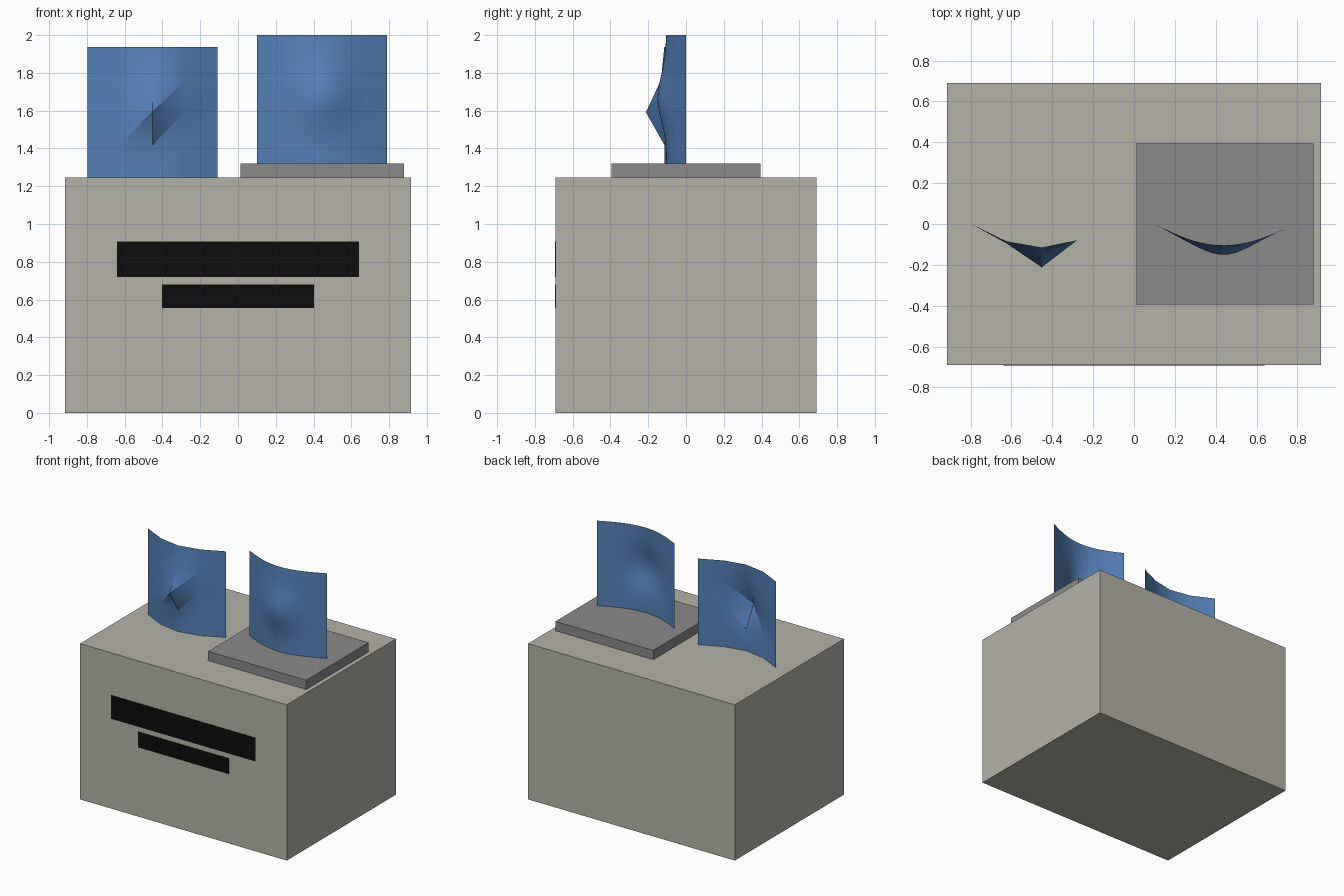
import bpy
import math

cube = bpy.data.objects.get("Cube")
if cube:
    bpy.data.objects.remove(cube, do_unlink=True)


def material(name, r, g, b):
    m = bpy.data.materials.new(name)
    m.use_nodes = True
    m.diffuse_color = (r, g, b, 1)
    m.node_tree.nodes["Principled BSDF"].inputs["Base Color"].default_value = (r, g, b, 1)
    return m


stone = material("warm grey", 0.45, 0.45, 0.40)
grey = material("mid grey", 0.254, 0.254, 0.254)
black = material("black", 0.004, 0.004, 0.004)
blue = material("blue", 0.09, 0.22, 0.48)


def box(name, mat, x, y, z):
    """Box spanning the given (low, high) ranges."""
    spans = (x, y, z)
    bpy.ops.mesh.primitive_cube_add(size=1, location=[(a + b) / 2 for a, b in spans])
    ob = bpy.context.object
    ob.name = name
    ob.scale = [b - a for a, b in spans]
    bpy.ops.object.transform_apply(location=False, rotation=False, scale=True)
    ob.data.materials.append(mat)
    return ob


def sheet(name, x, z, triangles):
    """Curved upright sheet on a 4 x 4 grid with one point pulled forward."""
    n, step = 4, 0.1723
    depth = (0, -0.085, -0.115, -0.08, 0)
    nudges = {(2, 2): -0.097, (2, 3): -0.017, (1, 1): -0.01, (1, 2): -0.01}
    verts = [(x + (i - 2) * step, depth[i] + nudges.get((i, j), 0), z + j * step)
             for j in range(n + 1) for i in range(n + 1)]
    faces = []
    for j in range(n):
        for i in range(n):
            a = j * (n + 1) + i
            b, c, d = a + 1, a + n + 2, a + n + 1
            faces += [(a, b, c), (a, c, d)] if triangles else [(a, b, c, d)]
    me = bpy.data.meshes.new(name)
    me.from_pydata(verts, [], faces)
    ob = bpy.data.objects.new(name, me)
    bpy.context.collection.objects.link(ob)
    me.materials.append(blue)
    bpy.ops.object.select_all(action='DESELECT')
    ob.select_set(True)
    bpy.context.view_layer.objects.active = ob
    if triangles:
        bpy.ops.object.shade_smooth_by_angle(angle=math.radians(30))
    else:
        bpy.ops.object.shade_smooth()
        sub = ob.modifiers.new("smooth", 'SUBSURF')
        sub.levels = sub.render_levels = 3
        sub.boundary_smooth = 'PRESERVE_CORNERS'
    return ob


# Pedestal and raised plinth
box("pedestal", stone, (-0.915, 0.915), (-0.69, 0.69), (0, 1.246))
box("plinth", grey, (0.013, 0.88), (-0.395, 0.395), (1.246, 1.32))

# Dark plates on the front
box("upper_front_plate", black, (-0.64, 0.64), (-0.693, -0.689), (0.72, 0.908))
box("lower_front_plate", black, (-0.402, 0.402), (-0.693, -0.689), (0.555, 0.68))

# Faceted sheet and its smoothed twin
sheet("faceted_sheet", -0.452, 1.247, True)
sheet("smooth_sheet", 0.445, 1.311, False)
